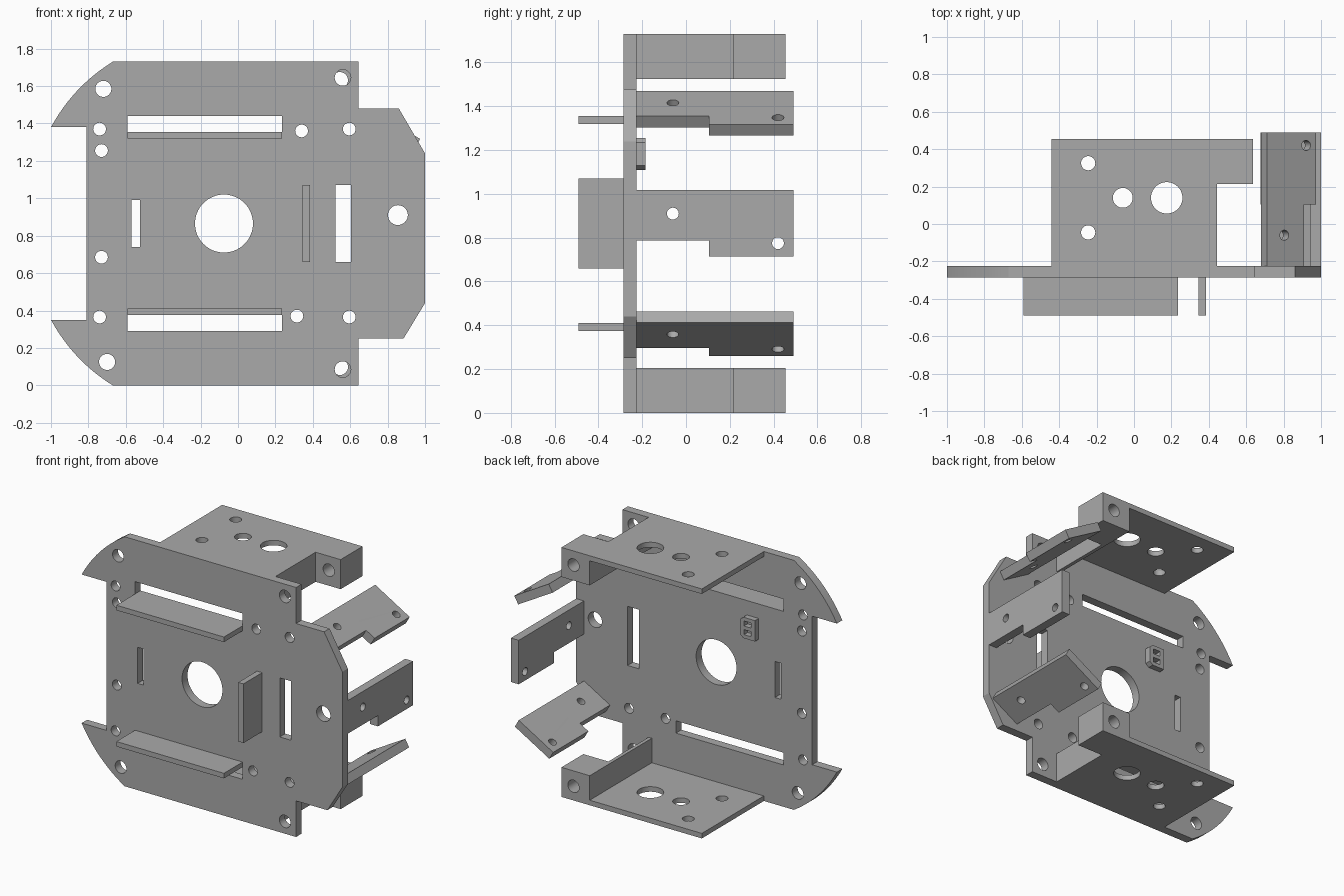
import bpy, bmesh, math
from mathutils import Matrix, Vector

cube = bpy.data.objects.get("Cube")
if cube:
    bpy.data.objects.remove(cube, do_unlink=True)

GREY = (0.4, 0.4, 0.4, 1)
mat = bpy.data.materials.new("plain grey")
mat.use_nodes = True
mat.diffuse_color = GREY
mat.node_tree.nodes["Principled BSDF"].inputs["Base Color"].default_value = GREY

X, Y, Z = Vector((1, 0, 0)), Vector((0, 1, 0)), Vector((0, 0, 1))


def rect(x0, x1, y0, y1):
    return [(x0, y0), (x1, y0), (x1, y1), (x0, y1)]


def circle(x, y, r, n=40):
    return [(x + r * math.cos(math.tau * i / n), y + r * math.sin(math.tau * i / n))
            for i in range(n)]


def panel(name, loops, thick, origin, u, v):
    """Extrude an outline with holes along u x v, starting at origin."""
    cu = bpy.data.curves.new(name, "CURVE")
    cu.dimensions, cu.fill_mode, cu.extrude = "2D", "BOTH", thick / 2
    for loop in loops:
        sp = cu.splines.new("POLY")
        sp.points.add(len(loop) - 1)
        for p, (a, b) in zip(sp.points, loop):
            p.co = (a, b, 0, 1)
        sp.use_cyclic_u = True
    tmp = bpy.data.objects.new(name + "_curve", cu)
    bpy.context.collection.objects.link(tmp)
    dg = bpy.context.evaluated_depsgraph_get()
    me = bpy.data.meshes.new_from_object(tmp.evaluated_get(dg))
    bpy.data.objects.remove(tmp, do_unlink=True)
    bpy.data.curves.remove(cu)

    w = u.cross(v)
    frame = Matrix((u, v, w)).transposed().to_4x4()
    frame.translation = Vector(origin) + w * thick / 2
    me.transform(frame)
    bm = bmesh.new()
    bm.from_mesh(me)
    bmesh.ops.remove_doubles(bm, verts=bm.verts, dist=1e-5)
    bmesh.ops.recalc_face_normals(bm, faces=bm.faces)
    bm.to_mesh(me)
    bm.free()
    me.name = name
    me.materials.clear()
    me.materials.append(mat)
    ob = bpy.data.objects.new(name, me)
    bpy.context.collection.objects.link(ob)
    bpy.ops.object.select_all(action="DESELECT")
    ob.select_set(True)
    bpy.context.view_layer.objects.active = ob
    bpy.ops.object.shade_smooth_by_angle(angle=math.radians(25))
    return ob


# Main plate, with curved horns on the right and chamfered tab on the left
H, BACK, T = 1.73, -0.225, 0.06


def horn(n=12):
    a, b, c = Vector((-1, 1.38)), Vector((-0.88, 1.6)), Vector((-0.67, H))
    return [tuple(a.lerp(b, i / n).lerp(b.lerp(c, i / n), i / n)) for i in range(n + 1)]


outline = horn() + [(0.645, H), (0.645, 1.48), (0.86, 1.48), (1, 1.24),
                    (1, 0.44), (0.885, 0.25), (0.645, 0.25), (0.645, 0)]
outline += [(x, H - z) for x, z in reversed(horn())] + [(-0.81, 0.35), (-0.81, 1.38)]
small = [(-0.74, 1.37), (-0.73, 1.255), (-0.73, 0.685), (-0.74, 0.365),
         (0.34, 1.36), (0.595, 1.37), (0.315, 0.37), (0.595, 0.365)]
large = [(-0.72, 1.585), (-0.70, 0.125), (0.56, 1.645), (0.56, 0.085)]
cuts = [circle(x, z, 0.034) for x, z in small]
cuts += [circle(x, z, 0.043) for x, z in large]
cuts += [circle(-0.075, 0.865, 0.155, 64), circle(0.855, 0.91, 0.053),
         rect(-0.59, 0.235, 1.355, 1.44), rect(-0.59, 0.235, 0.29, 0.375),
         rect(-0.57, -0.525, 0.74, 0.99), rect(0.52, 0.605, 0.66, 1.07)]
panel("main_plate", [outline] + cuts, T, (0, BACK, 0), X, Z)

# Fins on the front
for name, r in (("upper_fin", rect(-0.59, 0.235, 1.32, 1.355)),
                ("lower_fin", rect(-0.59, 0.235, 0.375, 0.41)),
                ("upright_fin", rect(0.345, 0.385, 0.66, 1.07))):
    panel(name, [r], 0.205, (0, BACK - T, 0), X, Z)

# Upper and lower shelves with stiffening rib and drilled end block
END, DEPTH, S = 0.455, 0.205, 0.035
for side in ("upper", "lower"):
    top = side == "upper"
    z0, z1 = (H - DEPTH, H) if top else (0, DEPTH)
    holes = [circle(-0.245, 0.325, 0.038), circle(-0.245, -0.045, 0.038),
             circle(-0.06, 0.14, 0.053), circle(0.175, 0.14, 0.084)]
    panel(side + "_shelf", [rect(-0.44, 0.43, BACK, END)] + holes, S,
          (0, 0, H - S if top else 0), X, Y)
    panel(side + "_rib", [rect(0.42, 0.445, z0, z1)], 0.215 - BACK, (0, 0.215, 0), X, Z)
    hole = circle(0.545, 1.632 if top else H - 1.632, 0.043)
    panel(side + "_block", [rect(0.42, 0.637, z0, z1), hole], END - 0.215,
          (0, END, 0), X, Z)

# Three stepped brackets fanned around the left side
step = [(BACK, 0), (BACK, -0.23), (0.105, -0.23), (0.105, -0.305), (0.49, -0.305), (0.49, 0)]
for name, angle, px, pz in (("upper_bracket", 60, 0.71, 1.47),
                            ("middle_bracket", 0, 1.0, 1.018),
                            ("lower_bracket", -60, 0.97, 0.412)):
    a = math.radians(angle)
    up = Vector((-math.sin(a), 0, math.cos(a)))
    inward = Vector((-math.cos(a), 0, -math.sin(a)))
    panel(name, [step, circle(-0.06, -0.108, 0.027), circle(0.42, -0.243, 0.027)], T,
          Vector((px, 0, pz)) + inward * T, Y, up)

# Small two-socket boss on the back
panel("socket_boss", [[(-0.40, 1.11), (-0.31, 1.11), (-0.285, 1.13), (-0.285, 1.235),
                       (-0.31, 1.255), (-0.40, 1.255)],
                      rect(-0.37, -0.315, 1.135, 1.17), rect(-0.37, -0.315, 1.195, 1.23)],
      0.04, (0, BACK + 0.04, 0), X, Z)
